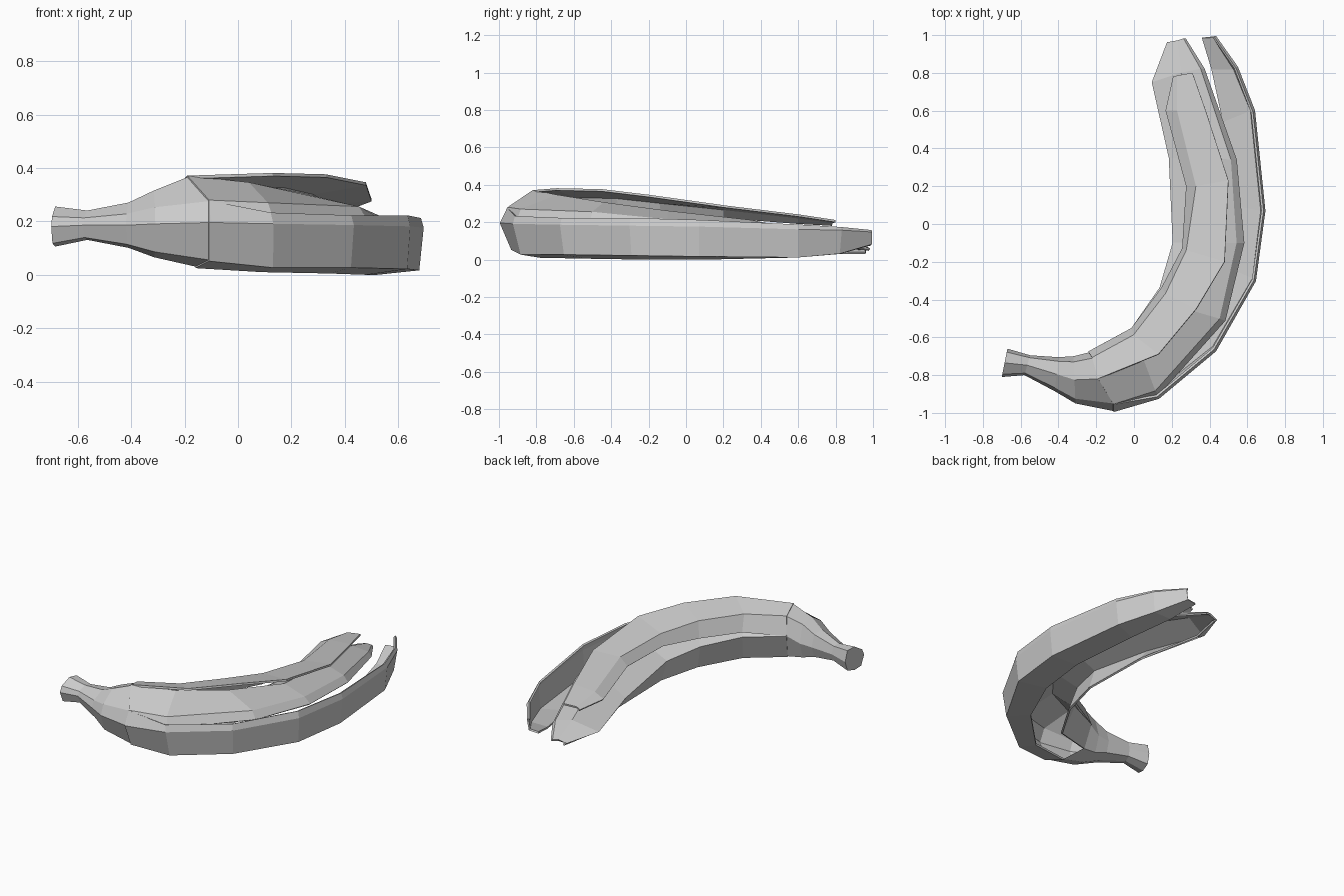
import bpy, bmesh
from mathutils import Vector


def loft(name, rows, closed=False, cap=False, thick=0.0):
    """Skin consecutive rows of points with flat quads."""
    bm = bmesh.new()
    vs = [[bm.verts.new((p[0], p[1], p[2] + 0.006)) for p in r] for r in rows]
    n = len(rows[0])
    for a, b in zip(vs, vs[1:]):
        for i in range(n if closed else n - 1):
            j = (i + 1) % n
            bm.faces.new((a[i], a[j], b[j], b[i]))
    if cap:
        bm.faces.new(vs[0])
    bmesh.ops.recalc_face_normals(bm, faces=bm.faces)
    me = bpy.data.meshes.new(name)
    bm.to_mesh(me)
    bm.free()
    ob = bpy.data.objects.new(name, me)
    bpy.context.collection.objects.link(ob)
    if thick:
        m = ob.modifiers.new("peel_thickness", 'SOLIDIFY')
        m.thickness = thick
        m.offset = 0
    return ob


# Stem and neck: eight-sided rings given by inner point, outer point, z range
SECTION = [(0, .5), (.12, .95), (.5, 1), (.9, .75),
           (1, .5), (.85, .08), (.5, 0), (.12, .1)]


def ring(inner, outer, z0, z1):
    a, b = Vector(inner), Vector(outer)
    return [(*a.lerp(b, u), z0 + (z1 - z0) * v) for u, v in SECTION]


# ring where the peel splits into strips
split = [(-.24, -.68, .22), (-.22, -.71, .33), (-.19, -.82, .36), (-.11, -.95, .27),
         (-.11, -.99, .19), (-.11, -.93, .05), (-.16, -.83, .025), (-.22, -.72, .07)]

loft("stem_neck", [
    ring((-.67, -.66), (-.70, -.81), .10, .25),
    ring((-.55, -.695), (-.58, -.80), .125, .235),
    ring((-.40, -.705), (-.42, -.885), .095, .265),
    ring((-.32, -.70), (-.31, -.95), .06, .31),
    split], closed=True, cap=True)

# Upper strip: concave-side edge, ridge, raised free edge
loft("upper_peel_strip", [
    split[0:3],
    [(-.01, -.555, .23), (.00, -.59, .33), (.13, -.69, .37)],
    [(.15, -.34, .23), (.17, -.37, .325), (.33, -.45, .365)],
    [(.26, -.13, .23), (.28, -.14, .30), (.48, -.20, .335)],
    [(.28, .20, .22), (.33, .20, .265), (.50, .23, .275)],
    [(.17, .60, .19), (.23, .60, .22), (.38, .60, .23)],
    [(.21, .78, .18), (.23, .785, .195), (.31, .80, .20)]], thick=.012)

# Outer strip: top edge, ridge, bottom corner, inward bottom edge
loft("outer_peel_strip", [
    split[3:7],
    [(.12, -.91, .225), (.13, -.92, .185), (.13, -.88, .025), (.09, -.78, .01)],
    [(.42, -.66, .215), (.43, -.67, .18), (.42, -.65, .025), (.34, -.53, .005)],
    [(.63, -.295, .215), (.64, -.30, .175), (.63, -.29, .02), (.48, -.22, 0)],
    [(.68, .07, .205), (.69, .07, .17), (.675, .07, .015), (.52, .10, 0)],
    [(.625, .59, .18), (.635, .60, .155), (.62, .60, .01), (.47, .54, .01)],
    [(.535, .825, .165), (.545, .83, .15), (.53, .82, .03), (.41, .82, .03)],
    [(.42, .99, .148), (.43, .992, .14), (.42, .99, .08), (.36, .985, .075)]], thick=.012)

# Inner strip: arches under the upper strip from the concave foot to the outside
loft("inner_peel_strip", [
    [split[i] for i in (7, 0, 2, 3, 4)],
    [(.03, -.62, .035), (-.01, -.555, .20), (.04, -.69, .335), (.11, -.88, .26), (.13, -.90, .20)],
    [(.18, -.37, .03), (.14, -.34, .18), (.24, -.44, .295), (.45, -.50, .245), (.48, -.51, .20)],
    [(.25, -.10, .03), (.21, -.10, .16), (.40, -.10, .25), (.54, -.10, .205), (.58, -.10, .17)],
    [(.24, .35, .03), (.19, .35, .10), (.37, .35, .20), (.51, .34, .165), (.54, .34, .13)],
    [(.16, .76, .03), (.10, .75, .06), (.25, .80, .11), (.35, .82, .09), (.37, .82, .065)],
    [(.20, .96, .03), (.18, .96, .045), (.23, .97, .055), (.26, .98, .05), (.27, .98, .045)]],
    thick=.012)
